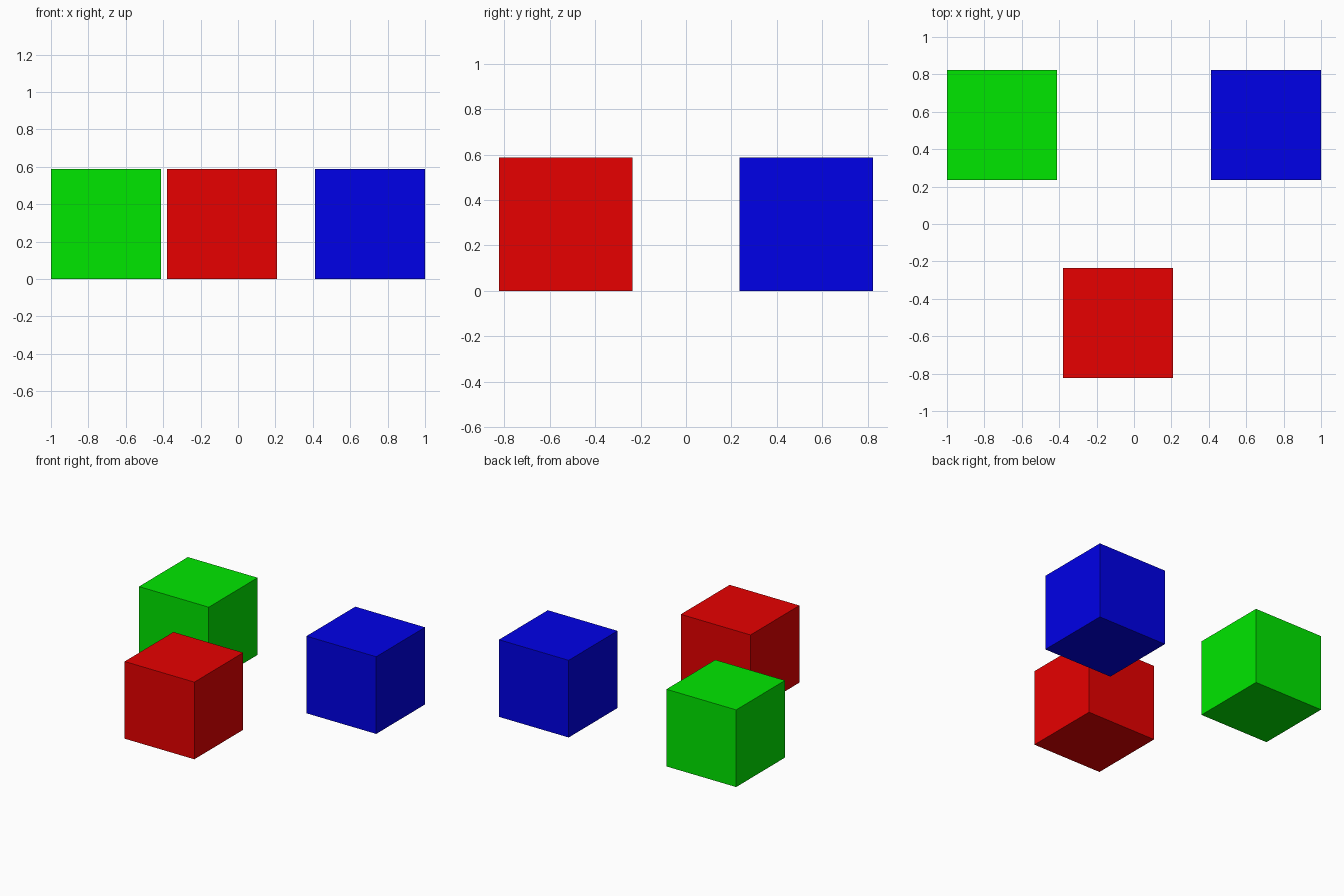
import bpy

if "Cube" in bpy.data.objects:
    bpy.data.objects.remove(bpy.data.objects["Cube"])

SIDE = 0.588


def cube(name, x, y, color):
    bpy.ops.mesh.primitive_cube_add(size=SIDE, location=(x, y, SIDE / 2))
    obj = bpy.context.object
    obj.name = name
    mat = bpy.data.materials.new(name + "_paint")
    mat.diffuse_color = color
    mat.use_nodes = True
    mat.node_tree.nodes["Principled BSDF"].inputs["Base Color"].default_value = mat.diffuse_color
    obj.data.materials.append(mat)


# Three equal cubes: two at the back, one at the front
back = 0.53
cube("green_cube", -1 + SIDE / 2, back, (0, 0.8, 0, 1))
cube("blue_cube", 1 - SIDE / 2, back, (0, 0, 0.8, 1))
cube("red_cube", -0.085, -back, (0.8, 0, 0, 1))
